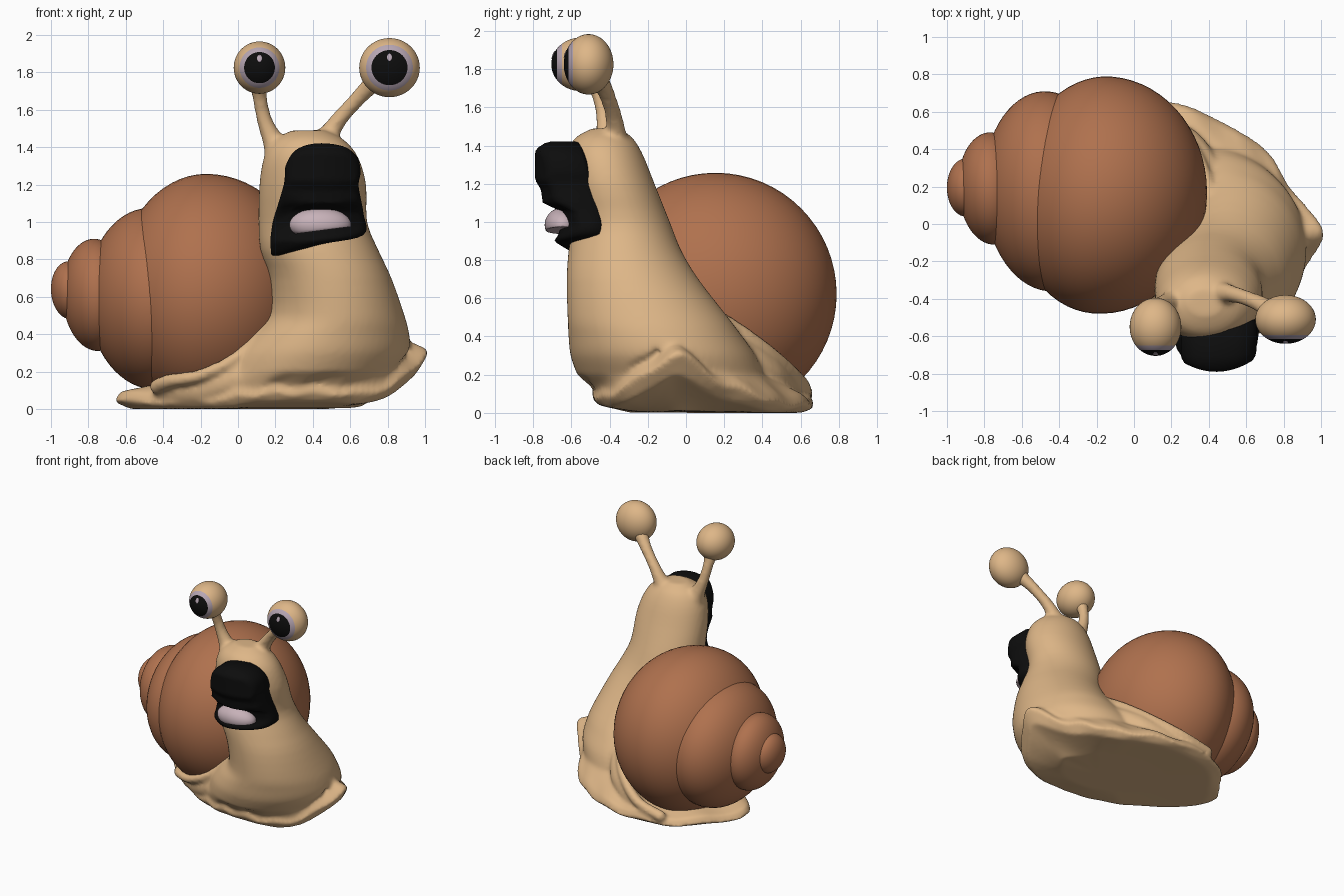
import bpy, bmesh, math
from mathutils import Vector, Matrix

if "Cube" in bpy.data.objects:
    bpy.data.objects.remove(bpy.data.objects["Cube"])


def mat(name, r, g, b):
    m = bpy.data.materials.new(name)
    m.diffuse_color = (r, g, b, 1)
    m.use_nodes = True
    m.node_tree.nodes["Principled BSDF"].inputs["Base Color"].default_value = m.diffuse_color
    return m


TAN = mat("tan skin", 0.73, 0.47, 0.245)
BROWN = mat("brown shell", 0.43, 0.165, 0.076)
BLACK = mat("black", 0.004, 0.004, 0.004)
LILAC = mat("lilac eye white", 0.47, 0.38, 0.45)
PINK = mat("pale pink tongue", 0.57, 0.44, 0.48)


def finish(bm, name, mats):
    bmesh.ops.recalc_face_normals(bm, faces=bm.faces)
    me = bpy.data.meshes.new(name)
    for f in bm.faces:
        f.smooth = True
    bm.to_mesh(me)
    bm.free()
    ob = bpy.data.objects.new(name, me)
    bpy.context.collection.objects.link(ob)
    for m in mats:
        me.materials.append(m)
    return ob


def catmull(pts, n, closed=False):
    """Smooth path through points (any dimension)."""
    pts = [Vector(p) for p in pts]
    k, out = len(pts), []
    for i in range(k if closed else k - 1):
        if closed:
            a, b, c, d = (pts[(i + j) % k] for j in (-1, 0, 1, 2))
        else:
            a, b, c, d = (pts[min(max(i + j, 0), k - 1)] for j in (-1, 0, 1, 2))
        for s in range(n):
            t = s / n
            out.append(0.5 * (2 * b + (c - a) * t + (2 * a - 5 * b + 4 * c - d) * t * t
                              + (3 * b - a - 3 * c + d) * t ** 3))
    if not closed:
        out.append(pts[-1])
    return out


def loft(bm, rings):
    vr = [[bm.verts.new(p) for p in r] for r in rings]
    n = len(vr[0])
    for a, b in zip(vr, vr[1:]):
        for i in range(n):
            bm.faces.new((a[i], a[(i + 1) % n], b[(i + 1) % n], b[i]))
    bm.faces.new(vr[0][::-1])
    bm.faces.new(vr[-1])


def ellipsoid(name, c, r, m, rot=(0, 0, 0), floor=None, segs=64, left=1):
    """Ellipsoid with poles on x; floor clamps the underside, left squeezes the -x half."""
    bm = bmesh.new()
    bmesh.ops.create_uvsphere(bm, u_segments=segs, v_segments=segs // 2, radius=1)
    bm.transform(Matrix.Rotation(math.pi / 2, 4, "Y"))
    for v in bm.verts:
        if v.co.x < 0:
            v.co.x *= left
    M = Matrix.Translation(c)
    for ax, ang in zip("XYZ", rot):
        M = M @ Matrix.Rotation(ang, 4, ax)
    bm.transform(M @ Matrix.Diagonal((*r, 1)))
    if floor:
        for v in bm.verts:
            v.co.z = max(v.co.z, floor(v.co))
    return finish(bm, name, [m])


# Body: foot outline lofted up into neck and head
foot = [(1.01, -.03), (.83, .2), (.7, .4), (.42, .57), (.2, .65), (-.1, .66), (-.36, .57), (-.53, .38),
        (-.65, .11), (-.36, -.18), (.05, -.43), (.22, -.48), (.52, -.48), (.8, -.36), (.95, -.18)]
outline = catmull(foot, 6, True)
CEN = Vector((.3, -.05))
angles = [math.atan2(p.y - CEN.y, p.x - CEN.x) for p in outline]


def lift(x, y):
    """Raises the sole toward the right-hand flap and slightly at the front."""
    return (1.5 * max(0, x - .6) ** 2 + .3 * max(0, x - .5) * min(max(y + .1, 0), .4)
            + .25 * max(0, -.3 - y))


rings = []
for i, (s, dz) in enumerate(((.05, .005), (.5, .005), (.92, .0), (1.01, .035), (.975, .085))):
    ring = []
    for a, p in zip(angles, outline):
        q = CEN + (p - CEN) * s
        ring.append((q.x, q.y, lift(q.x, q.y) + dz + (.012 * math.sin(13 * a) if i > 2 else 0)))
    rings.append(ring)
neck = [(.2, .39, -.08, .49, .49), (.3, .44, -.12, .48, .485), (.4, .485, -.16, .43, .455),
        (.5, .525, -.2, .365, .42), (.7, .495, -.28, .325, .345), (.85, .435, -.32, .315, .295),
        (1.0, .4, -.34, .29, .255), (1.2, .4, -.395, .285, .23), (1.35, .39, -.425, .25, .2),
        (1.44, .38, -.43, .185, .15), (1.49, .38, -.42, .09, .07)]
for z, cx, cy, rx, ry in catmull(neck, 3):
    rings.append([(cx + rx * math.cos(a), cy + ry * math.sin(a),
                   max(z, r[2] + .05) if z < .32 else z)
                  for a, r in zip(angles, rings[4])])
bm = bmesh.new()
loft(bm, rings)


def chain(bm, pts, n):
    """Tapered tube of overlapping balls, points are (x, y, z, radius)."""
    for p in catmull(pts, n):
        bmesh.ops.create_icosphere(bm, subdivisions=2, radius=p[3],
                                   matrix=Matrix.Translation(p.to_3d()))


# Eye stalks, the lip around the shell and the flesh under it, fused into the body
chain(bm, [(.24, -.42, 1.36, .1), (.19, -.42, 1.43, .06), (.14, -.43, 1.55, .043),
           (.115, -.46, 1.68, .042), (.115, -.5, 1.77, .06)], 8)
chain(bm, [(.42, -.39, 1.37, .1), (.48, -.37, 1.46, .06), (.55, -.38, 1.56, .045),
           (.66, -.42, 1.68, .045), (.75, -.47, 1.77, .06)], 8)
chain(bm, [(-.43, -.14, .12, .045), (-.36, -.24, .15, .04), (-.2, -.33, .18, .035), (0, -.36, .28, .035),
           (.2, -.28, .47, .035), (.36, 0, .57, .04), (.39, .2, .48, .04), (.28, .44, .31, .04),
           (.04, .6, .16, .04), (-.2, .62, .09, .045)], 10)
chain(bm, [(-.4, -.08, .08, .06), (-.3, -.17, .09, .065), (-.15, -.26, .11, .075), (.02, -.31, .19, .09),
           (.2, -.24, .36, .09)], 10)
chain(bm, [(.4, .16, .38, .1), (.36, .3, .29, .1), (.28, .41, .21, .1), (.16, .5, .14, .08),
           (.03, .56, .1, .06)], 10)
body = finish(bm, "body", [TAN])
rm = body.modifiers.new("fuse", "REMESH")
rm.mode = "VOXEL"
rm.voxel_size = .015
rm.use_smooth_shade = True
sm = body.modifiers.new("soften", "SMOOTH")
sm.factor = .5
sm.iterations = 7

# Shell whorls along the x axis
whorls = [((-.17, .155, .622), (.56, .635, .635), -.08, .86), ((-.46, .175, .59), (.345, .535, .485), .05, 1),
          ((-.76, .19, .61), (.18, .3, .3), .05, 1), ((-.9, .195, .635), (.1, .155, .155), 0, 1)]
for i, (c, r, turn, left) in enumerate(whorls):
    ellipsoid("shell_whorl_%d" % (i + 1), c, r, BROWN, (0, -.05 * (i > 0), turn), lambda p: .05, 64, left)

# Black muzzle: front outline pushed forward, depth following height
mouth = [(.31, 1.385), (.42, 1.42), (.56, 1.405), (.635, 1.35), (.655, 1.27), (.645, 1.19), (.67, 1.05),
         (.67, .93), (.44, .88), (.21, .82), (.175, .86), (.185, .99), (.245, 1.2), (.255, 1.3)]
edge = catmull(mouth, 5, True)
depth = [(.8, -.61), (.9, -.69), (.93, -.67), (.99, -.65), (1.06, -.665), (1.1, -.75), (1.17, -.76),
         (1.22, -.79), (1.37, -.79), (1.43, -.74)]


def front_y(x, z):
    y = depth[0][1]
    for (z0, y0), (z1, y1) in zip(depth, depth[1:]):
        if z >= z0:
            y = y0 + (y1 - y0) * min(1, (z - z0) / (z1 - z0))
    return y + 1.6 * (x - .44) ** 2


mc = Vector((.44, 1.12))
rings = []
steps = [(.9, 0), (1, .1), (1, .8), (.97, .93)] + [(.9 - .06 * i, 1) for i in range(15)]
for s, t in steps:
    ring = []
    for p in edge:
        q = mc + (p - mc) * s
        back = -.44 - .25 * max(0, q.y - 1)
        ring.append((q.x, back + (front_y(q.x, q.y) - back) * t, q.y))
    rings.append(ring)
bm = bmesh.new()
loft(bm, rings)
finish(bm, "mouth", [BLACK])

# Tongue with a flat, sloping underside
ellipsoid("tongue", (.44, -.645, .985), (.165, .095, .09), PINK,
          floor=lambda p: .935 + .13 * (p.x - .3), segs=40)

# Eyes: ball facing -y, iris rings chosen by distance from its axis
for side, c, r, white, pupil in (("left", (.115, -.55, 1.825), (.138, .155, .14), .76, .58),
                                 ("right", (.81, -.51, 1.825), (.162, .13, .158), .78, .6)):
    bm = bmesh.new()
    bmesh.ops.create_uvsphere(bm, u_segments=48, v_segments=64, radius=1)
    bm.transform(Matrix.Rotation(math.pi / 2, 4, "X"))
    for f in bm.faces:
        p = f.calc_center_median()
        d = math.hypot(p.x, p.z)
        if p.y < 0 and d < white:
            f.material_index = 2 if d < pupil else 1
    bm.transform(Matrix.Translation(c) @ Matrix.Diagonal((*r, 1)))
    finish(bm, side + "_eye", [TAN, LILAC, BLACK])
    gy = c[1] - r[1] * math.sqrt(1 - .35 ** 2)
    ellipsoid(side + "_eye_glint", (c[0], gy, c[2] + .35 * r[2]), (.014, .004, .022), LILAC,
              (-.35, 0, 0), segs=16)
